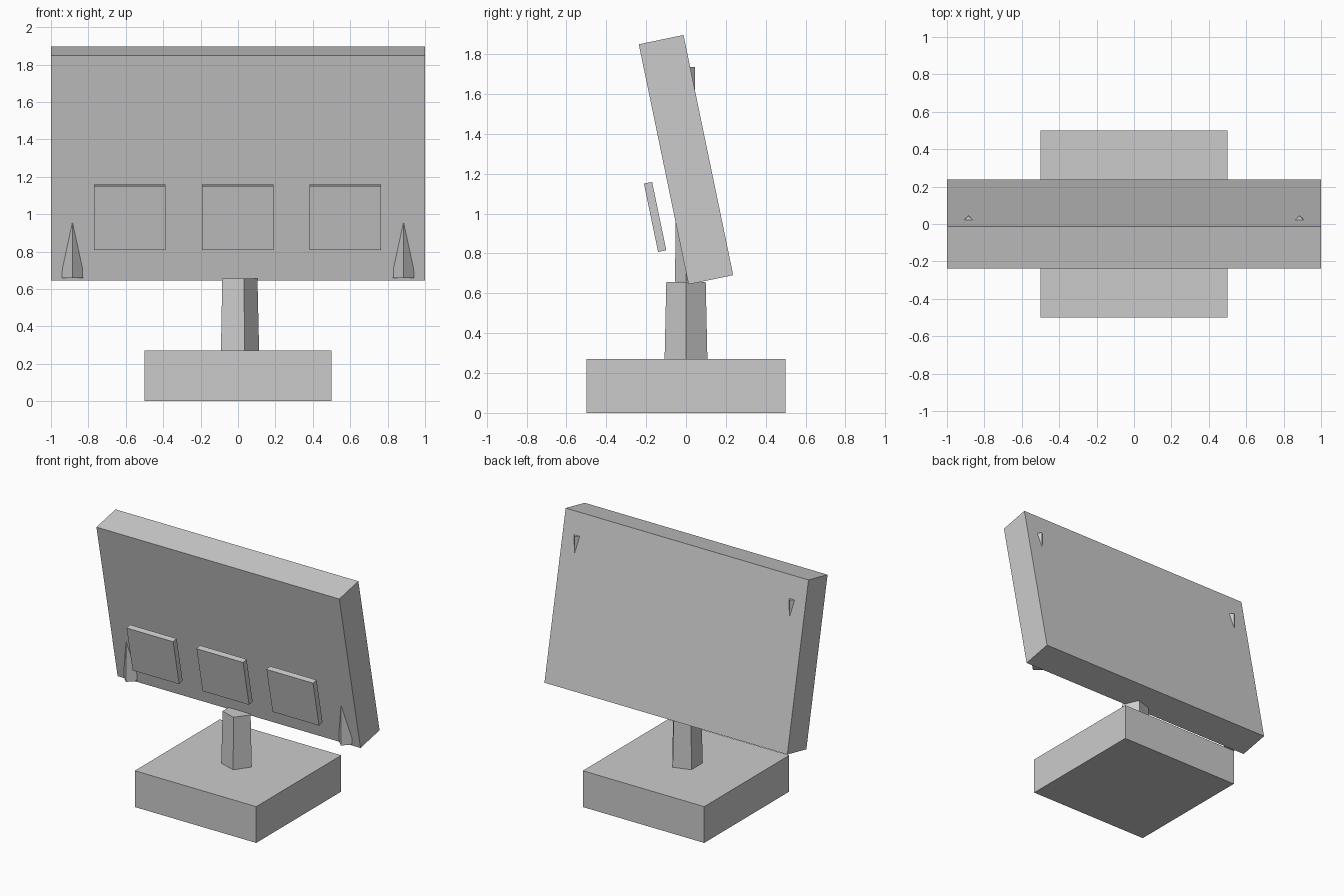
import bpy
from math import radians, pi

cube = bpy.data.objects.get("Cube")
if cube:
    bpy.data.objects.remove(cube, do_unlink=True)

GREY = (0.6, 0.6, 0.6, 1.0)
grey = bpy.data.materials.new("light_grey")
grey.use_nodes = True
grey.diffuse_color = GREY
grey.node_tree.nodes["Principled BSDF"].inputs["Base Color"].default_value = GREY

TILT = radians(11.7)


def finish(name):
    obj = bpy.context.object
    obj.name = obj.data.name = name
    obj.data.materials.append(grey)
    return obj


def box(name, size, centre, tilt=0.0):
    bpy.ops.mesh.primitive_cube_add(size=1, location=centre, rotation=(tilt, 0, 0))
    obj = finish(name)
    obj.scale = size
    return obj


def tapered_post(name, sides, r_bottom, r_top, x, z_bottom, z_top):
    """Prism around z with its first corner pointing along +x."""
    bpy.ops.mesh.primitive_cone_add(
        vertices=sides, radius1=r_bottom, radius2=r_top, depth=z_top - z_bottom,
        location=(x, 0, (z_bottom + z_top) / 2))
    obj = finish(name)
    # Turn the corner on +y round to +x
    obj.rotation_euler.z = -pi / 2
    return obj


# Foot and five-sided stem
box("base", (1.0, 1.0, 0.27), (0, 0, 0.135))
tapered_post("stem", 5, 0.113, 0.104, 0, 0.265, 0.657)

# Leaning board
box("panel", (2.0, 0.229, 1.23), (0, 0, 1.27), TILT)

# Three plates floating parallel to the front of the board
for side, x in (("right", -0.578), ("middle", -0.002), ("left", 0.574)):
    box(side + "_plate", (0.383, 0.042, 0.35), (x, -0.155, 0.983), TILT)

# Upright four-sided struts passing through the board near each end
for side, x in (("right", -0.885), ("left", 0.885)):
    tapered_post(side + "_strut", 4, 0.055, 0.045, x, 0.658, 1.735)
